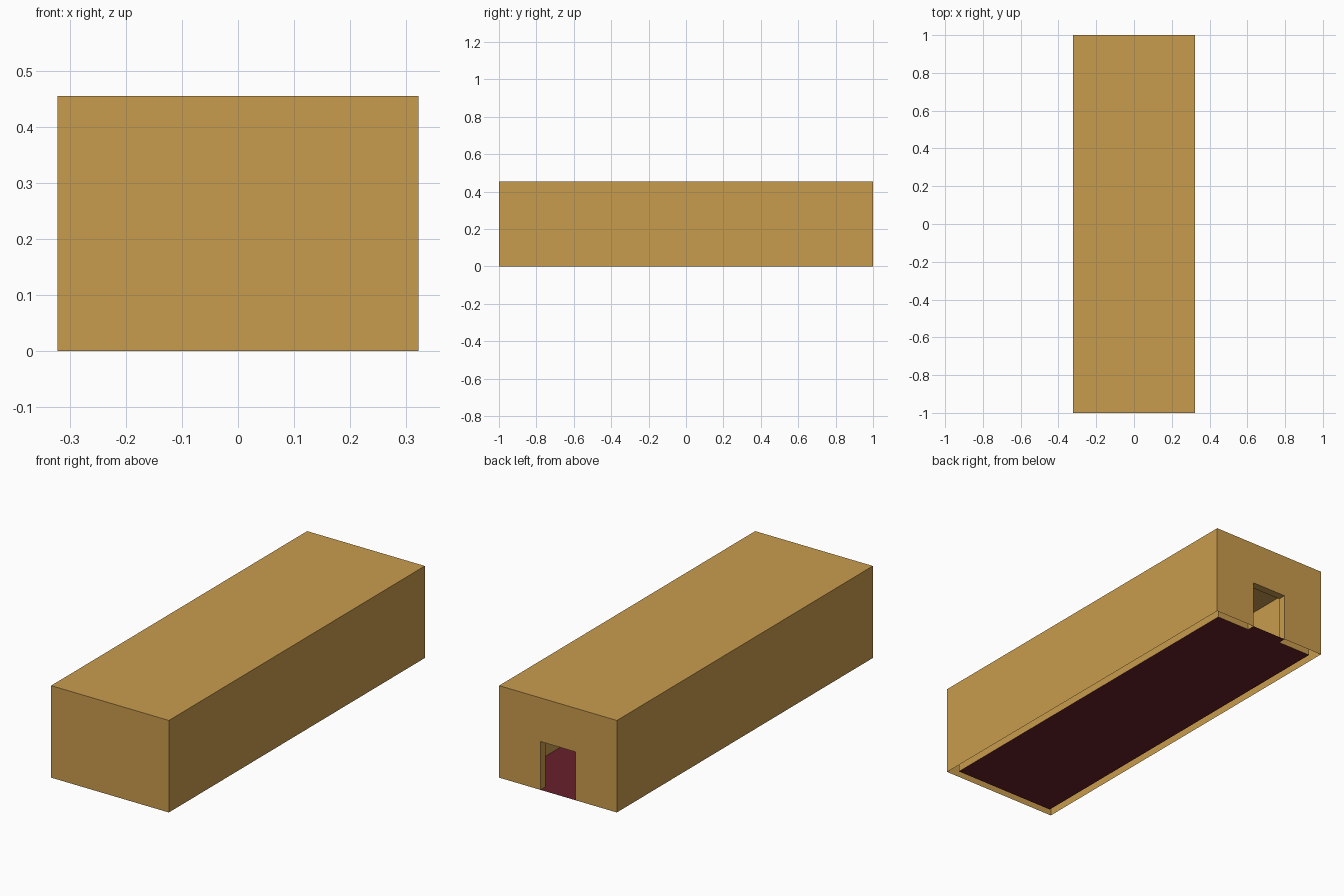
import bpy

if "Cube" in bpy.data.objects:
    bpy.data.objects.remove(bpy.data.objects["Cube"])

W, L, H = 0.322, 1.0, 0.455      # outer half width, half length, height
T = 0.04                         # wall thickness
DW, DH = 0.096, 0.239            # doorway half width and height


def srgb(r, g, b):
    lin = [((c / 255 + 0.055) / 1.055) ** 2.4 for c in (r, g, b)]
    return (*lin, 1.0)


def material(name, rgb):
    m = bpy.data.materials.new(name)
    m.diffuse_color = srgb(*rgb)
    m.use_nodes = True
    m.node_tree.nodes["Principled BSDF"].inputs["Base Color"].default_value = m.diffuse_color
    return m


def make(name, faces, mat):
    verts, index, polys = [], {}, []
    for face in faces:
        poly = []
        for co in face:
            if co not in index:
                index[co] = len(verts)
                verts.append(co)
            poly.append(index[co])
        polys.append(poly)
    me = bpy.data.meshes.new(name)
    me.from_pydata(verts, [], polys)
    me.materials.append(mat)
    ob = bpy.data.objects.new(name, me)
    bpy.context.collection.objects.link(ob)


def shell(w, l, h):
    """Open-bottomed box facing outward, with a doorway in the back (+y)."""
    return [
        [(-w, -l, h), (w, -l, h), (w, l, h), (-w, l, h)],
        [(-w, -l, 0), (w, -l, 0), (w, -l, h), (-w, -l, h)],
        [(w, -l, 0), (w, l, 0), (w, l, h), (w, -l, h)],
        [(-w, l, 0), (-w, -l, 0), (-w, -l, h), (-w, l, h)],
        # back wall: two sides and the part over the doorway
        [(w, l, 0), (DW, l, 0), (DW, l, DH), (DW, l, h), (w, l, h)],
        [(-DW, l, 0), (-w, l, 0), (-w, l, h), (-DW, l, h), (-DW, l, DH)],
        [(DW, l, DH), (-DW, l, DH), (-DW, l, h), (DW, l, h)],
    ]


tan = material("tan_wall", (201, 156, 77))
red = material("dark_red_floor", (104, 31, 42))

w, l, h = W - T, L - T, H - T

# Walls and roof: outer skin, inward-facing inner skin, doorway lining
outer = shell(W, L, H)
inner = [f[::-1] for f in shell(w, l, h)]
lining = [
    [(DW, l, 0), (DW, l, DH), (DW, L, DH), (DW, L, 0)],
    [(-DW, l, 0), (-DW, L, 0), (-DW, L, DH), (-DW, l, DH)],
    [(-DW, l, DH), (-DW, L, DH), (DW, L, DH), (DW, l, DH)],
]
make("walls_and_roof", outer + inner + lining, tan)

# Floor: thin sheet between the inner walls, reaching out through the doorway
make("floor", [
    [(-w, -l, 0), (w, -l, 0), (w, l, 0), (DW, l, 0), (-DW, l, 0), (-w, l, 0)],
    [(-DW, l, 0), (DW, l, 0), (DW, L, 0), (-DW, L, 0)],
], red)
